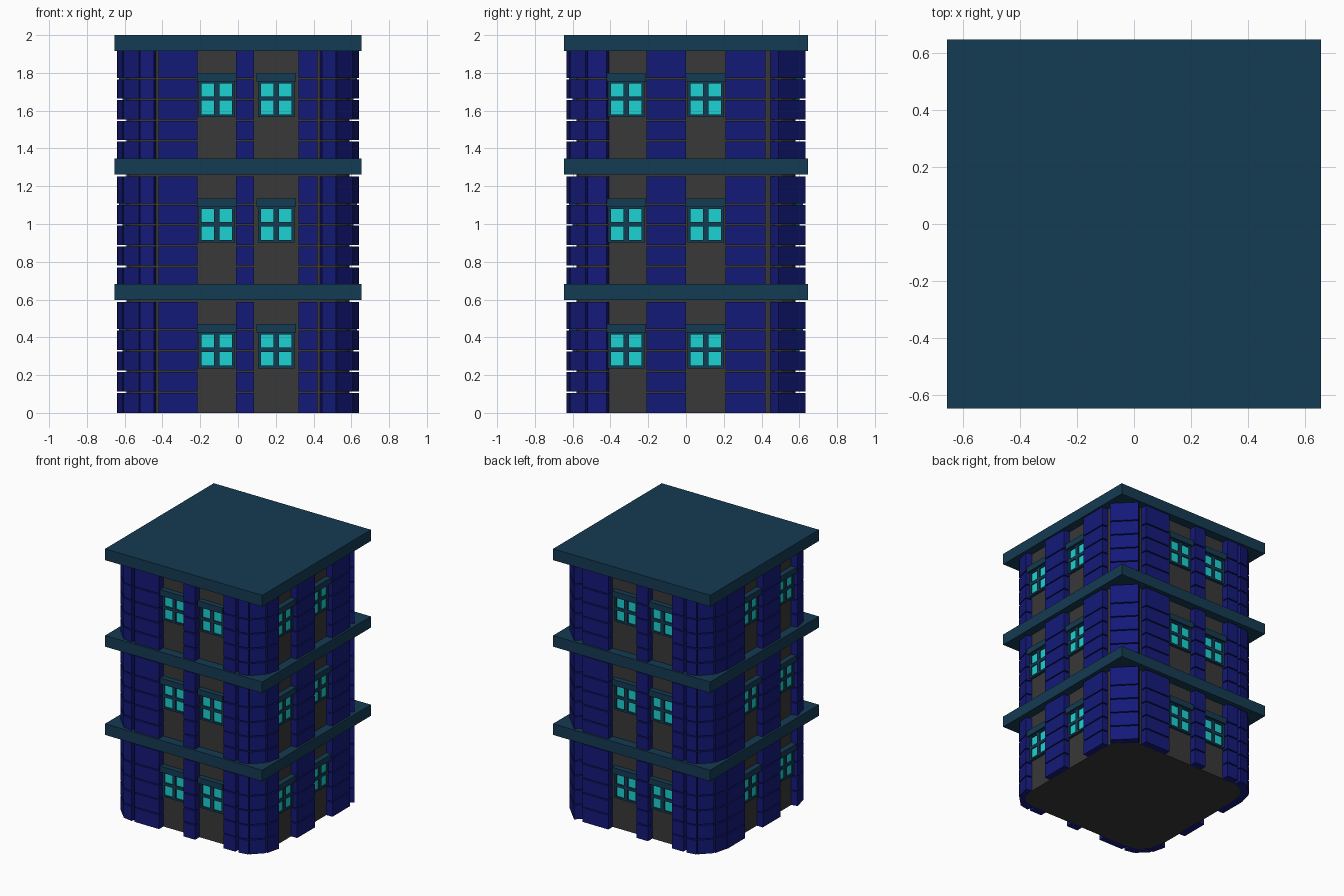
import bpy, bmesh
from mathutils import Vector

if "Cube" in bpy.data.objects:
    bpy.data.objects.remove(bpy.data.objects["Cube"])

WX, WY = 0.59, 0.58          # wall planes
PX, PY = 0.64, 0.632         # outer faces of the masonry
FLOORS = [0.0, 0.665, 1.33]


def mat(name, col):
    m = bpy.data.materials.new(name)
    m.diffuse_color = (*col, 1)
    m.use_nodes = True
    m.node_tree.nodes["Principled BSDF"].inputs["Base Color"].default_value = m.diffuse_color
    return m


WALL = mat("dark_wall", (0.04, 0.04, 0.04))
BLUE = mat("blue_block", (0.007, 0.01, 0.19))
TEAL = mat("dark_teal", (0.007, 0.043, 0.085))
GLASS = mat("cyan_glass", (0.012, 0.65, 0.65))


def prism(bm, p, q, z0, z1, t):
    """Box whose outer face runs p to q (anticlockwise in plan), thickness t inward."""
    p, q = Vector(p), Vector(q)
    d = (q - p).normalized()
    n = Vector((-d.y, d.x)) * t
    plan = [p, q, q + n, p + n]
    lo = [bm.verts.new((v.x, v.y, z0)) for v in plan]
    hi = [bm.verts.new((v.x, v.y, z1)) for v in plan]
    bm.faces.new(lo[::-1])
    bm.faces.new(hi)
    for i in range(4):
        j = (i + 1) % 4
        bm.faces.new((lo[i], lo[j], hi[j], hi[i]))


def finish(bm, name, m):
    me = bpy.data.meshes.new(name)
    bm.to_mesh(me)
    bm.free()
    ob = bpy.data.objects.new(name, me)
    me.materials.append(m)
    bpy.context.collection.objects.link(ob)
    return ob


def on_side(side, a, b, out):
    """Plan segment from a to b on a wall, raised by out from the wall plane."""
    if side == "front":
        return (a, -WY - out), (b, -WY - out)
    if side == "back":
        return (b, WY + out), (a, WY + out)
    if side == "right":
        return (WX + out, a), (WX + out, b)
    return (-WX - out, b), (-WX - out, a)


# core walls with rounded upright corners
bm = bmesh.new()
prism(bm, (-WX, -WY), (WX, -WY), 0, 1.93, 2 * WY)
edges = [e for e in bm.edges if abs(e.verts[0].co.z - e.verts[1].co.z) > 1]
bmesh.ops.bevel(bm, geom=edges, offset=0.15, segments=3, profile=0.5, affect='EDGES')
finish(bm, "core_walls", WALL)

# floor slabs and roof
for name, z0, z1 in (("lower_slab", 0.598, 0.682), ("middle_slab", 1.263, 1.347),
                     ("roof_slab", 1.915, 2.0)):
    bm = bmesh.new()
    prism(bm, (-0.655, -0.647), (0.655, -0.647), z0, z1, 1.294)
    finish(bm, name, TEAL)

# plan of the block columns on each wall
SPANS = {
    "front": [(-0.42, -0.215), (-0.01, 0.085), (0.32, 0.42)],
    "back": [(0.205, 0.42), (-0.125, -0.03), (-0.42, -0.325)],
    "right": [(-0.21, 0.0), (0.21, 0.42)],
    "left": [(-0.21, 0.0), (0.21, 0.42)],
}
columns = []
for side, spans in SPANS.items():
    out = PY - WY if side in ("front", "back") else PX - WX
    columns += [on_side(side, a, b, out) for a, b in spans]

# rounded corners of three columns; the back right one is a single chamfer
for p, q in [((0.445, -PY), (0.52, -0.618)), ((0.525, -0.612), (0.605, -0.532)),
             ((0.612, -0.522), (0.637, -0.42))]:
    columns += [(p, q),
                ((-q[0], q[1]), (-p[0], p[1])),
                ((-p[0], -p[1]), (-q[0], -q[1]))]
columns.append(((0.63, 0.49), (0.49, 0.633)))

# stacked blocks, five courses per storey, the top one taller
COURSES = [0, 0.11, 0.22, 0.33, 0.44, 0.59]
for n, base in enumerate(FLOORS):
    bm = bmesh.new()
    for p, q in columns:
        for z0, z1 in zip(COURSES, COURSES[1:]):
            lo = 0 if base + z0 == 0 else 0.004
            prism(bm, p, q, base + z0 + lo, base + z1 - 0.004, 0.06)
    finish(bm, f"masonry_blocks_{n + 1}", BLUE)

# windows: frame bars, lintel and panes
WINDOWS = {"front": (-0.112, 0.202), "back": (0.08, -0.225),
           "right": (-0.316, 0.105), "left": (-0.316, 0.105)}
for n, base in enumerate(FLOORS):
    frame, glass = bmesh.new(), bmesh.new()
    for side, centres in WINDOWS.items():
        for c in centres:
            def bar(b, a0, a1, z0, z1, out):
                p, q = on_side(side, c + a0, c + a1, out)
                prism(b, p, q, base + z0, base + z1, out + 0.01)
            for a0, a1 in ((-0.097, -0.08), (-0.014, 0.014), (0.08, 0.097)):
                bar(frame, a0, a1, 0.236, 0.425, 0.022)
            for z0, z1 in ((0.236, 0.25), (0.323, 0.345), (0.415, 0.425)):
                for s0, s1 in ((-0.08, -0.014), (0.014, 0.08)):
                    bar(frame, s0, s1, z0, z1, 0.022)
            bar(frame, -0.104, 0.104, 0.425, 0.47, 0.04)
            bar(glass, -0.085, 0.085, 0.245, 0.42, 0.013)
    finish(frame, f"window_frames_{n + 1}", TEAL)
    finish(glass, f"window_panes_{n + 1}", GLASS)
